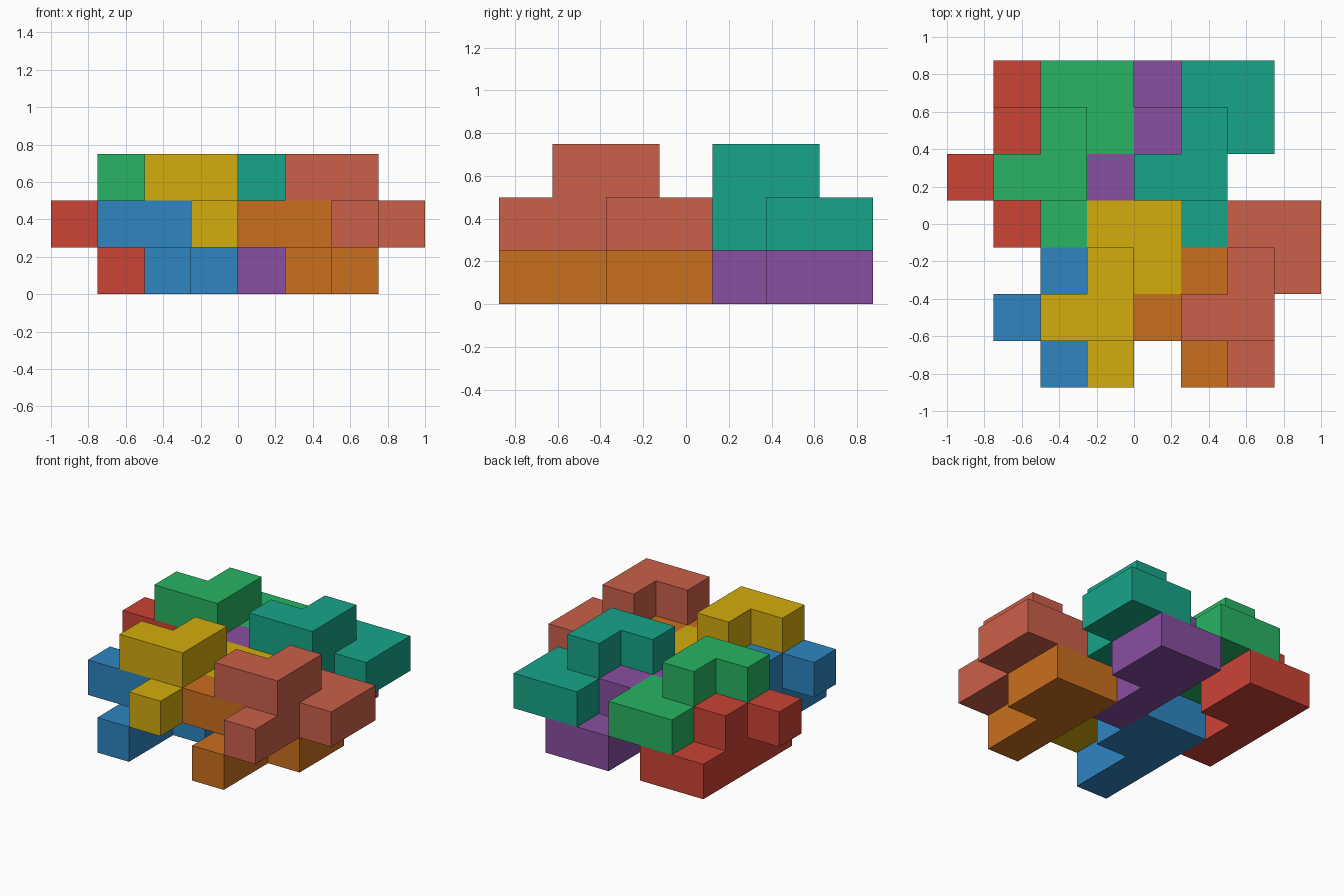
import bpy, bmesh, math
from mathutils import Vector

if "Cube" in bpy.data.objects:
    bpy.data.objects.remove(bpy.data.objects["Cube"])

S = 0.25
ORIGIN = Vector((-1.0, -0.875, 0.0))

# Nine-cube puzzle piece: six cubes below, three on top
CELLS = {(1, 0, 0), (1, 1, 0), (1, 2, 0), (2, 2, 0), (1, 3, 0), (2, 3, 0),
         (0, 1, 1), (1, 1, 1), (1, 2, 1)}


def linear(hex_code):
    rgb = [int(hex_code[i:i + 2], 16) / 255 for i in (0, 2, 4)]
    return [c / 12.92 if c <= 0.04045 else ((c + 0.055) / 1.055) ** 2.4 for c in rgb] + [1]


def piece(name, offset, colour):
    bm = bmesh.new()
    for cell in CELLS:
        for axis in range(3):
            for sign in (-1, 1):
                n = [0, 0, 0]
                n[axis] = sign
                if tuple(c + d for c, d in zip(cell, n)) in CELLS:
                    continue
                # Outer square of this cube, wound to face outward
                u, v = (axis + 1) % 3, (axis + 2) % 3
                corners = []
                for a, b in ((0, 0), (1, 0), (1, 1), (0, 1))[::sign]:
                    p = list(cell)
                    p[axis] += sign > 0
                    p[u] += a
                    p[v] += b
                    corners.append(bm.verts.new(ORIGIN + S * (Vector(p) + Vector(offset))))
                bm.faces.new(corners)
    # Weld the squares and merge them into clean flat faces
    bmesh.ops.remove_doubles(bm, verts=bm.verts[:], dist=1e-4)
    bmesh.ops.dissolve_limit(bm, angle_limit=math.radians(1),
                             verts=bm.verts[:], edges=bm.edges[:])
    mesh = bpy.data.meshes.new(name)
    bm.to_mesh(mesh)
    bm.free()
    mat = bpy.data.materials.new(name)
    mat.diffuse_color = linear(colour)
    mat.use_nodes = True
    mat.node_tree.nodes["Principled BSDF"].inputs["Base Color"].default_value = mat.diffuse_color
    mesh.materials.append(mat)
    bpy.context.collection.objects.link(bpy.data.objects.new(name, mesh))


# Lower layer of interlocking pieces
piece("red_piece", (0, 3, 0), "CB4335")
piece("purple_piece", (3, 3, 0), "884EA0")
piece("blue_piece", (1, 0, 0), "2E86C1")
piece("orange_piece", (4, 0, 0), "CA6F1E")

# Upper layer, nested into the lower one
piece("green_piece", (1, 3, 1), "28B463")
piece("teal_piece", (4, 3, 1), "17A589")
piece("yellow_piece", (2, 0, 1), "D4AC0D")
piece("salmon_piece", (5, 0, 1), "CB6049")
